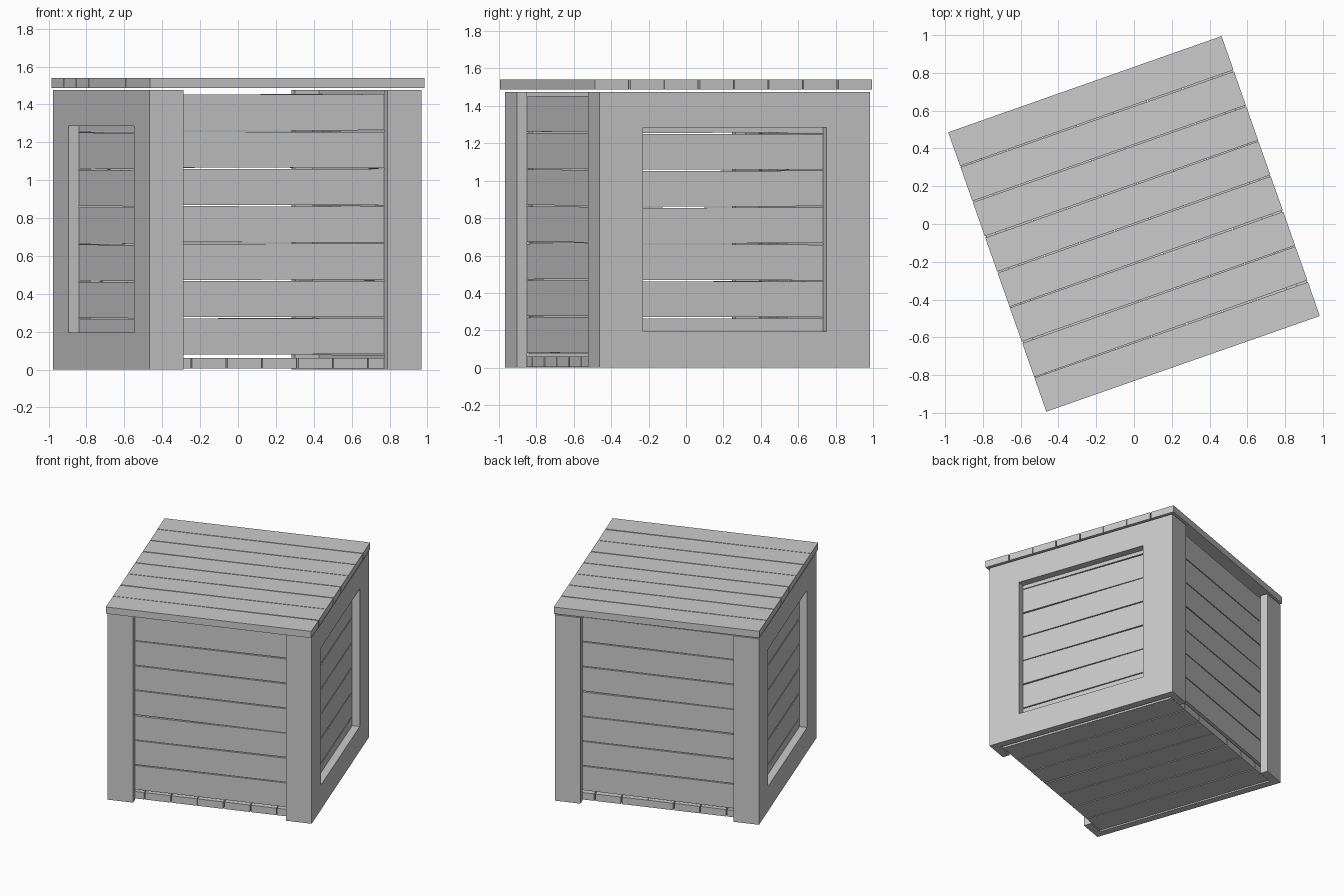
import bpy, random
from math import radians
from mathutils import Matrix

random.seed(4)
if "Cube" in bpy.data.objects:
    bpy.data.objects.remove(bpy.data.objects["Cube"])

TURN = Matrix.Rotation(radians(19.35), 4, 'Z')   # the whole crate is turned
W, FRONT, BACK = 0.762, -0.757, 0.775            # outer body limits
T, BOARD, H = 0.057, 0.19, 1.475                 # thickness, board width, height
PITCH, GAP = 0.197, 0.007

wood = bpy.data.materials.new("grey_wood")
wood.use_nodes = True
wood.diffuse_color = (0.6, 0.6, 0.6, 1)
wood.node_tree.nodes["Principled BSDF"].inputs["Base Color"].default_value = (0.6, 0.6, 0.6, 1)


def board(name, x, y, z, tilt_axis=None):
    """Box from (low, high) ranges, with an optional slight tilt in its plane."""
    bpy.ops.mesh.primitive_cube_add(size=1)
    ob = bpy.context.object
    ob.name = name
    ob.data.materials.append(wood)
    mid = [sum(r) / 2 for r in (x, y, z)]
    size = [r[1] - r[0] for r in (x, y, z)]
    tilt = Matrix.Identity(4)
    if tilt_axis:
        tilt = Matrix.Rotation(random.uniform(-0.0035, 0.0035), 4, tilt_axis)
    ob.data.transform(TURN @ Matrix.Translation(mid) @ tilt @ Matrix.Diagonal((*size, 1)))
    return ob


def slots(start, count):
    """Ranges of evenly spaced planks with a narrow gap between them."""
    for i in range(count):
        yield start + i * PITCH + GAP / 2, start + (i + 1) * PITCH - GAP / 2


inner_x, inner_front, inner_back = W - T, FRONT + T, BACK - T

# Corner posts on the front and back
for end, y in (("front", (FRONT, inner_front)), ("back", (inner_back, BACK))):
    board(end + "_right_post", (-W, -W + BOARD), y, (0, H))
    board(end + "_left_post", (W - BOARD, W), y, (0, H))

# Side frames: full-length rails with uprights between them
for side, x in (("right", (-W, -inner_x)), ("left", (inner_x, W))):
    length = (inner_front, inner_back)
    board(side + "_bottom_rail", x, length, (0, 0.195))
    board(side + "_top_rail", x, length, (1.285, H))
    board(side + "_front_upright", x, (inner_front, inner_front + BOARD), (0.195, 1.285))
    board(side + "_back_upright", x, (inner_back - BOARD, inner_back), (0.195, 1.285))

# Horizontal wall planks
for z in slots(0.077, 7):
    board("front_plank", (-inner_x, inner_x), (inner_front, inner_front + T), z, 'Y')
    board("back_plank", (-inner_x, inner_x), (inner_back - T, inner_back), z, 'Y')
for z in slots(0.071, 7):
    length = (inner_front + T, inner_back - T)
    board("right_side_plank", (-inner_x, -inner_x + T), length, z, 'X')
    board("left_side_plank", (inner_x - T, inner_x), length, z, 'X')

# Floor planks running front to back
for x in slots(-3.5 * PITCH - 0.01, 7):
    board("floor_plank", x, (inner_front + 0.006, inner_back - 0.006), (0.005, 0.06), 'Z')

# Lid planks running side to side
for y in slots(-4 * PITCH, 8):
    board("lid_plank", (-0.767, 0.767), y, (1.487, 1.54), 'Z')
